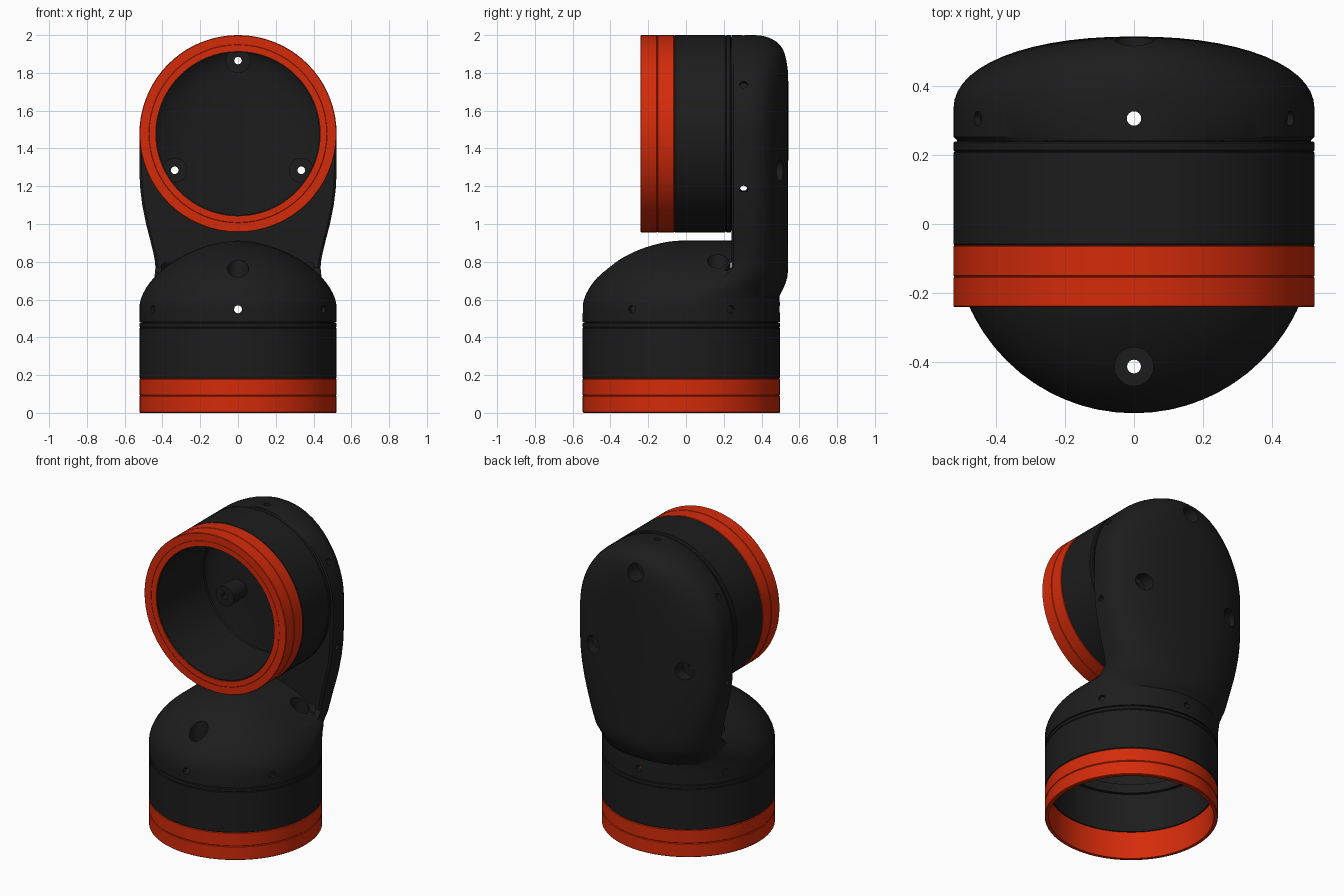
import bpy, bmesh, math
from mathutils import Matrix, Vector

if "Cube" in bpy.data.objects:
    bpy.data.objects.remove(bpy.data.objects["Cube"])


def material(name, rgb):
    m = bpy.data.materials.new(name)
    m.diffuse_color = (*rgb, 1)
    m.use_nodes = True
    m.node_tree.nodes["Principled BSDF"].inputs["Base Color"].default_value = m.diffuse_color
    return m


BLACK = material("matte_black", (0.012, 0.012, 0.012))
RED = material("orange_red", (0.66, 0.024, 0.003))

R = 0.522   # outer radius of both ends
BASE = Matrix.Translation((0, -0.025, 0))                                         # local z = world z
HEAD = Matrix.Translation((0, 0, 1.478)) @ Matrix.Rotation(-math.pi / 2, 4, 'X')  # local z = world y


def make(name, bm, mat):
    bmesh.ops.recalc_face_normals(bm, faces=bm.faces)
    me = bpy.data.meshes.new(name)
    bm.to_mesh(me)
    bm.free()
    me.materials.append(mat)
    ob = bpy.data.objects.new(name, me)
    bpy.context.collection.objects.link(ob)
    return ob


def skin(name, rings, mat, wrap=False):
    """Join equal-length closed rings; cap the ends, or wrap last to first."""
    bm = bmesh.new()
    rows = [[bm.verts.new(p) for p in r] for r in rings]
    n = len(rows[0])
    for a, b in zip(rows, rows[1:] + rows[:1] if wrap else rows[1:]):
        for i in range(n):
            j = (i + 1) % n
            bm.faces.new((a[i], a[j], b[j], b[i]))
    if not wrap:
        bm.faces.new(rows[0])
        bm.faces.new(rows[-1])
    return make(name, bm, mat)


def lathe(name, profile, frame, mat, seg=64):
    """Revolve a closed (radius, height) profile about the frame's z axis."""
    rings = []
    for k in range(seg):
        a = math.tau * k / seg
        rings.append([frame @ Vector((r * math.cos(a), r * math.sin(a), h)) for r, h in profile])
    return skin(name, rings, mat, wrap=True)


def tube(name, r0, r1, h0, h1, frame, mat, bev=0.004):
    return lathe(name, [(r0, h0), (r1 - bev, h0), (r1, h0 + bev), (r1, h1 - bev),
                        (r1 - bev, h1), (r0, h1)], frame, mat)


def rod(r, h0, h1, frame, seg=24):
    pts = [[frame @ Vector((r * math.cos(math.tau * k / seg), r * math.sin(math.tau * k / seg), h))
            for k in range(seg)] for h in (h0, h1)]
    return skin("cutter", pts, BLACK)


def boolean(ob, other, op='DIFFERENCE'):
    mod = ob.modifiers.new("cut", 'BOOLEAN')
    mod.operation, mod.solver, mod.object = op, 'EXACT', other
    bpy.context.view_layer.objects.active = ob
    bpy.ops.object.modifier_apply(modifier=mod.name)
    bpy.data.objects.remove(other)


N = 28
ARC = [math.pi * k / N for k in range(N + 1)]


def dome(t, z0):
    """Base dome: round front, arched ridge running back into the neck."""
    rings = []
    for k in range(-1, 19):
        phi = max(k, 0) * math.radians(89.3) / 18
        u, w = math.sin(phi) ** 1.15, (R - t) * math.cos(phi) ** 1.15
        z = z0 if k < 0 else 0.56 + (0.352 - t) * u
        s = min(u * 1.6, 1)
        side = -0.025 + 0.3 * s * s * (3 - 2 * s)
        back = 0.497 - t - 0.1 * u * u
        rings.append([(w * math.cos(a), side + (back - side) * math.sin(a), z) for a in ARC] +
                     [(-w * math.cos(a), -0.025 - w * math.sin(a), z) for a in ARC])
        if k <= 0:  # the side points meet here, so nudge them apart
            n = len(ARC)
            for i, d in ((0, 1), (n - 1, 1), (n, -1), (2 * n - 1, -1)):
                x, y, zz = rings[-1][i]
                rings[-1][i] = (x, y + d * 0.004, zz)
    return skin("elbow_shell", rings, BLACK)


def slab(t):
    """Upright back shell: waist, straight sides, round top, bulged back."""
    rows = [(0.58, .47, .0, .46), (0.62, .468, .05, .496), (0.66, .457, .12, .516), (0.69, .449, .18, .528),
            (0.72, .442, .24, .537), (0.77, .437, .29, .541), (0.81, .441, .31, .541), (0.85, .449, .32, .541),
            (0.92, .466, .33, .541), (1.0, .487, .33, .541), (1.1, .507, .33, .541), (1.18, .517, .33, .541),
            (1.27, R, .33, .541)]
    for k in range(19):
        a = math.radians(89) * k / 18
        s = math.sin(a)
        rows.append((1.478 + R * s, R * math.cos(a), 0.33, 0.36 + 0.182 * math.sqrt(1 - s ** 8)))
    rings = []
    for z, w, side, back in rows:
        z = 1.3 + (z - 1.3) * (1 - 1.4 * t)
        w = max(w - t, 0.004)
        front = min(0.24 + t, side - 0.05)
        back = max(back - t, side + 0.01)
        c = min(0.012, w * 0.5)  # rounded front rim
        rings.append([(w * math.copysign(abs(math.cos(a)) ** 0.92, math.cos(a)),
                       side + (back - side) * math.sin(a) ** 0.92 if 0 < i < N else side, z)
                      for i, a in enumerate(ARC)] +
                     [(-w, front + c, z), (c - w, front, z), (w - c, front, z), (w, front + c, z)])
    return skin("slab", rings, BLACK)


# frames of the three screw wells at each end
wells = []
for k in range(3):
    a = -math.pi / 2 + math.tau * k / 3
    off = Matrix.Translation((0.387 * math.cos(a), 0.387 * math.sin(a), 0))
    wells += [(BASE @ off, 0.58, 0.655, 0.95), (HEAD @ off, 0.34, 0.43, 0.7)]

# elbow shell: outer union, hollowed by cavities that leave pillars round the wells
shell = dome(0, 0.482)
boolean(shell, slab(0), 'UNION')
for cavity in (dome(0.035, 0.44), slab(0.035)):
    for f, bottom, floor, top in wells:
        boolean(cavity, rod(0.066, bottom, top, f))
    boolean(shell, cavity)
bore = rod(0.437, 0.2, 0.33, HEAD, 64)
boolean(shell, bore)
for f, bottom, floor, top in wells:
    boolean(shell, rod(0.056, floor, top, f))
    boolean(shell, rod(0.02, bottom - 0.1, top, f, 16))

# small radial screw holes round each rim; only the middle ones go right through
for k in range(6):
    a = -math.pi / 2 + math.tau * k / 6
    for frame, h in ((BASE, 0.548), (HEAD, 0.305)):
        if frame is HEAD and k == 3:
            continue  # the neck is here
        through = k == 0 or k == 3
        f = frame @ Matrix.Translation((0, 0, h)) @ Matrix.Rotation(a, 4, 'Z') @ Matrix.Rotation(math.pi / 2, 4, 'Y')
        boolean(shell, rod(0.021, 0.4 if through else 0.5, 0.6, f, 16))

# base: thin red rings, black barrel and seam band
tube("base_red_ring_lower", 0.498, R, 0.0, 0.092, BASE, RED)
tube("base_red_ring_upper", 0.498, R, 0.092, 0.182, BASE, RED)
tube("base_barrel", 0.49, R, 0.182, 0.452, BASE, BLACK)
tube("base_seam_band", 0.48, R, 0.452, 0.478, BASE, BLACK)
tube("base_seam_core", 0.47, 0.512, 0.44, 0.50, BASE, BLACK, 0.002)

# head: thick red flange, black barrel, seam band and inner liner
tube("head_red_flange_inner", 0.435, 0.472, -0.24, -0.15, HEAD, RED, 0.002)
tube("head_red_ring_front", 0.472, R, -0.24, -0.152, HEAD, RED, 0.003)
tube("head_red_ring_rear", 0.435, R, -0.152, -0.062, HEAD, RED, 0.003)
tube("head_barrel", 0.435, R, -0.062, 0.21, HEAD, BLACK)
tube("head_seam_band", 0.435, R, 0.21, 0.238, HEAD, BLACK)
tube("head_seam_core", 0.437, 0.512, 0.2, 0.26, HEAD, BLACK, 0.002)
tube("head_liner", 0.43, 0.436, -0.232, 0.25, HEAD, BLACK, 0.001)

# smooth shading with crisp edges
bpy.ops.object.select_all(action='DESELECT')
for ob in bpy.context.scene.objects:
    ob.select_set(True)
bpy.context.view_layer.objects.active = shell
bpy.ops.object.shade_smooth_by_angle(angle=math.radians(32))
